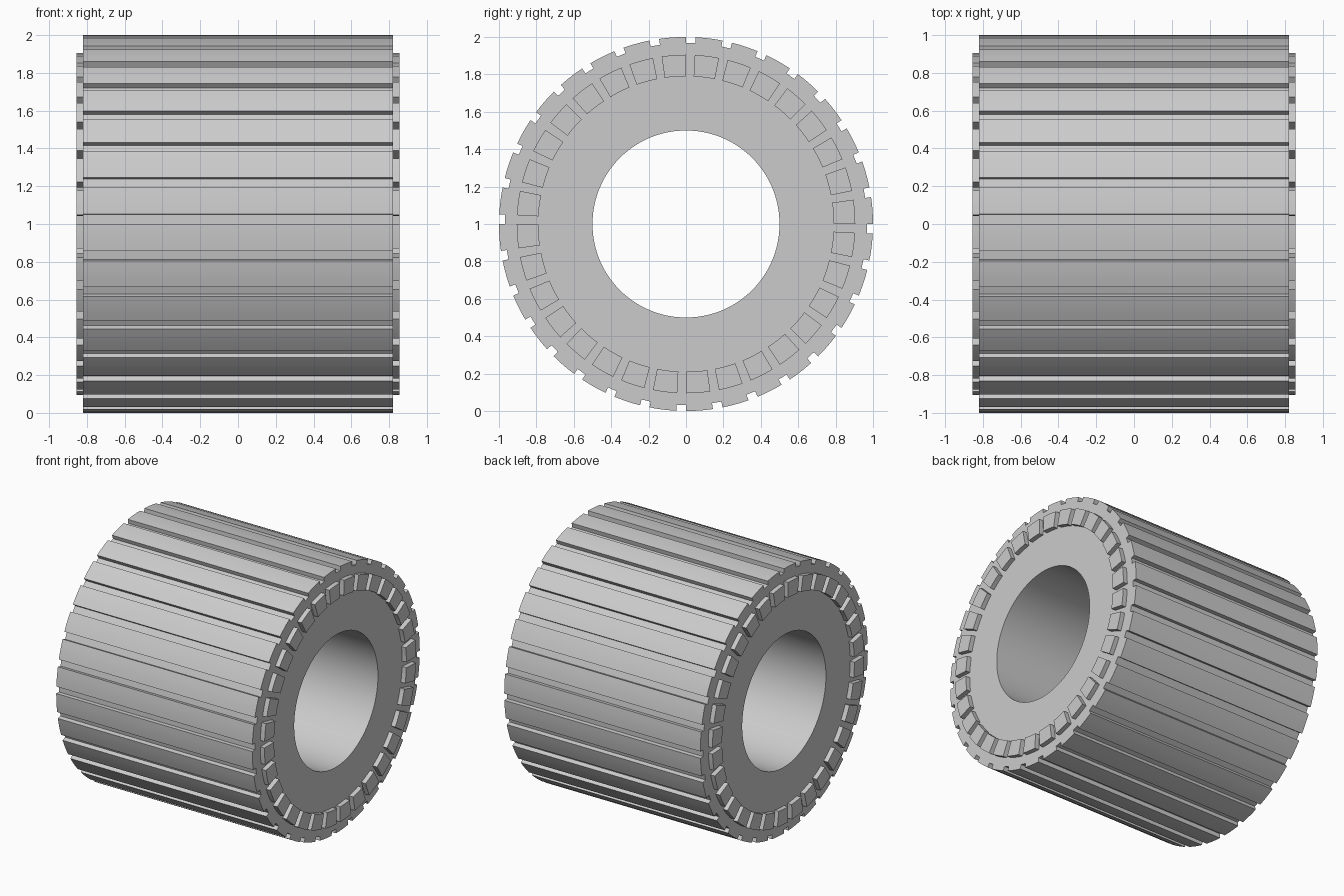
import bpy
import bmesh
from math import cos, sin, tau

old = bpy.data.objects.get("Cube")
if old:
    bpy.data.objects.remove(old, do_unlink=True)

TEETH = 32
PITCH = tau / TEETH
TOOTH = PITCH * 0.735          # angular width of a tooth, the rest is groove
BORE, FLOOR, RIM = 0.5, 0.968, 1.0
HALF = 0.82                    # half length of the drum

grey = bpy.data.materials.new("plain grey")
grey.use_nodes = True
grey.diffuse_color = (0.6, 0.6, 0.6, 1)
grey.node_tree.nodes["Principled BSDF"].inputs["Base Color"].default_value = (0.6, 0.6, 0.6, 1)


def sector(bm, inner, outer, angles):
    """Flat strip of quads between two radii, in the YZ plane."""
    for a, b in zip(angles, angles[1:]):
        corners = [(inner, a), (outer, a), (outer, b), (inner, b)]
        bm.faces.new([bm.verts.new((0, r * cos(t), r * sin(t))) for r, t in corners])


def finish(name, bm, x, thickness):
    """Weld the flat pattern, thicken it along X and shade it."""
    bmesh.ops.remove_doubles(bm, verts=bm.verts, dist=1e-4)
    mesh = bpy.data.meshes.new(name)
    bm.to_mesh(mesh)
    bm.free()
    mesh.materials.append(grey)
    obj = bpy.data.objects.new(name, mesh)
    bpy.context.collection.objects.link(obj)
    obj.location = (x, 0, 1)
    solid = obj.modifiers.new("thickness", "SOLIDIFY")
    solid.thickness = thickness
    solid.offset = 0
    bpy.ops.object.select_all(action="DESELECT")
    obj.select_set(True)
    bpy.context.view_layer.objects.active = obj
    bpy.ops.object.modifier_apply(modifier=solid.name)
    bpy.ops.object.shade_smooth_by_angle(angle=0.5)


def tooth_angles(i):
    return [i * PITCH + TOOTH * k / 3 for k in range(4)]


# Grooved drum with a round bore
bm = bmesh.new()
for i in range(TEETH):
    angles = tooth_angles(i)
    sector(bm, BORE, FLOOR, angles + [(i + 1) * PITCH])
    sector(bm, FLOOR, RIM, angles)
finish("grooved_drum", bm, 0, 2 * HALF)

# Ring of raised blocks on each end face
for name, side in (("left_end_blocks", 1), ("right_end_blocks", -1)):
    bm = bmesh.new()
    for i in range(TEETH):
        sector(bm, 0.79, 0.905, tooth_angles(i))
    finish(name, bm, side * (HALF + 0.015), 0.04)
